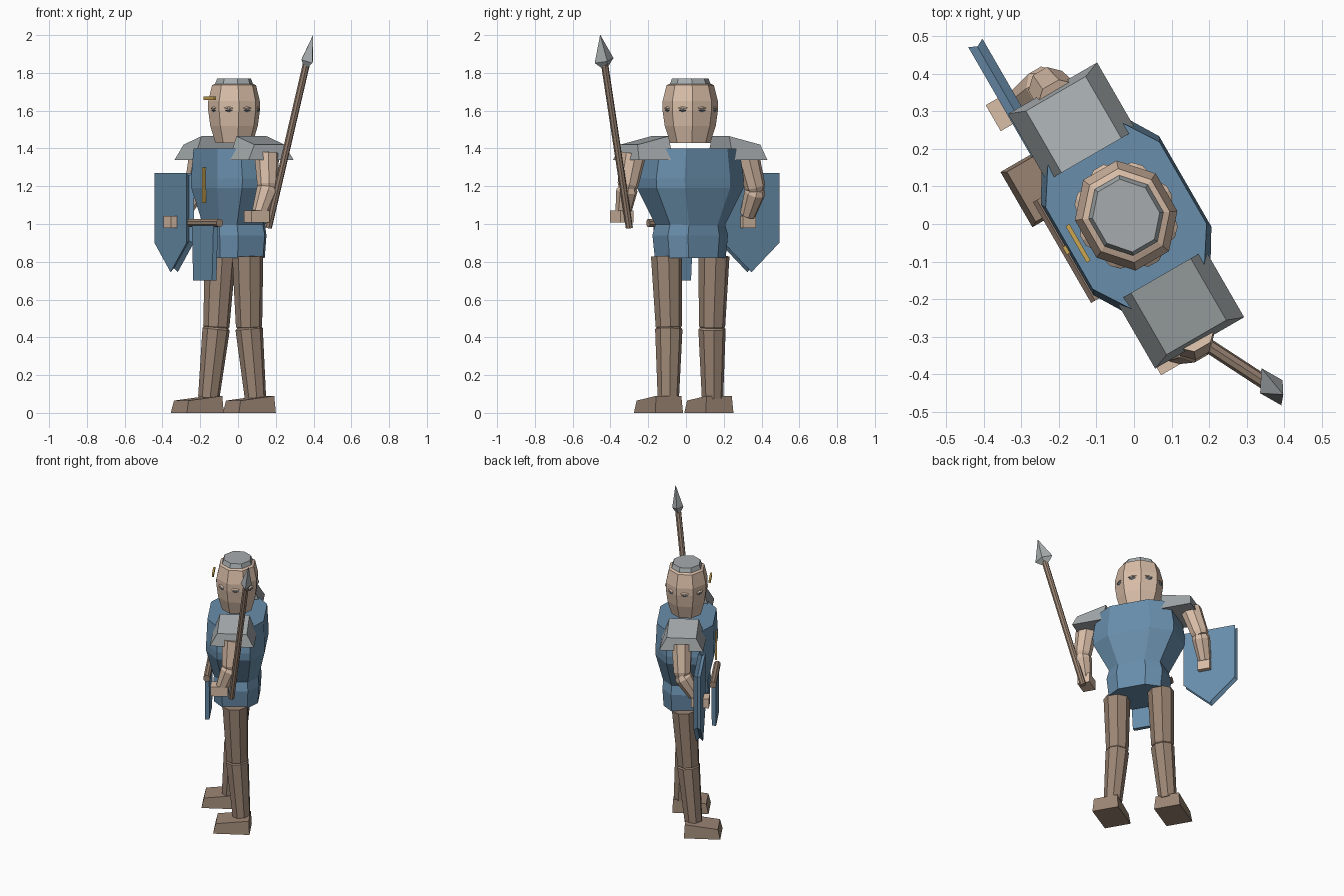
import bpy, bmesh, math
from mathutils import Vector, Matrix

if "Cube" in bpy.data.objects:
    bpy.data.objects.remove(bpy.data.objects["Cube"])

# The figure is built facing -y around its own axis, then turned and placed
PLACE = Matrix.Translation((-0.021, 0.0225, 0)) @ Matrix.Rotation(math.radians(-60), 4, 'Z')


def colour(name, rgb):
    m = bpy.data.materials.new(name)
    m.diffuse_color = (*rgb, 1)
    m.use_nodes = True
    m.node_tree.nodes["Principled BSDF"].inputs["Base Color"].default_value = m.diffuse_color
    return m


BLUE = colour("blue cloth", (0.14, 0.27, 0.41))
BROWN = colour("brown leather", (0.33, 0.235, 0.175))
SKIN = colour("skin", (0.69, 0.51, 0.39))
STEEL = colour("steel", (0.38, 0.41, 0.42))
GOLD = colour("gold", (0.60, 0.38, 0.08))
LENS = colour("eye slate", (0.25, 0.32, 0.38))


def loft(name, rings, mat):
    """Join equal-length rings of points with flat faces and cap both ends."""
    bm = bmesh.new()
    vs = [[bm.verts.new(PLACE @ Vector(p)) for p in r] for r in rings]
    n = len(vs[0])
    for a, b in zip(vs, vs[1:]):
        for i in range(n):
            j = (i + 1) % n
            bm.faces.new((a[i], a[j], b[j], b[i]))
    bm.faces.new(vs[0][::-1])
    bm.faces.new(vs[-1])
    bmesh.ops.recalc_face_normals(bm, faces=bm.faces)
    me = bpy.data.meshes.new(name)
    bm.to_mesh(me)
    bm.free()
    me.materials.append(mat)
    ob = bpy.data.objects.new(name, me)
    bpy.context.collection.objects.link(ob)
    return ob


def ngon(a, b, z, n=8, turn=0.5):
    return [(a * math.cos((i + turn) * math.tau / n), b * math.sin((i + turn) * math.tau / n), z)
            for i in range(n)]


def chamfered(a, b, z):
    p, q = 0.52 * a, 0.57 * b
    return [(a, -q, z), (a, q, z), (p, b, z), (-p, b, z), (-a, q, z), (-a, -q, z), (-p, -b, z), (p, -b, z)]


def rect(x0, x1, y0, y1, z0, z1=None):
    """Rectangle whose height runs from z0 at x0 to z1 at x1."""
    z1 = z0 if z1 is None else z1
    return [(x0, y0, z0), (x1, y0, z1), (x1, y1, z1), (x0, y1, z0)]


def box(name, c, h, mat):
    (x, y, z), (a, b, d) = c, h
    return loft(name, [rect(x - a, x + a, y - b, y + b, z + k) for k in (-d, d)], mat)


def limb(name, p, q, profile, mat, n=8, flat=1):
    """Tapered limb from p to q; profile holds (fraction, radius) pairs."""
    p, q = Vector(p), Vector(q)
    d = q - p
    side = (Vector((1, 0, 0)) - d * (d.x / d.length_squared)).normalized()
    if abs(d.normalized().x) > 0.9:
        side = Vector((0, 1, 0))
    fore = d.normalized().cross(side)
    turn = 0 if n == 4 else 0.5
    rings = []
    for t, r in profile:
        rings.append([p + d * t + side * x + fore * y for x, y, _ in ngon(r, r * flat, 0, n, turn)])
    return loft(name, rings, mat)


# Torso and hips
loft("tunic_chest", [chamfered(0.165, 0.138, 0.99), chamfered(0.265, 0.182, 1.19),
                     chamfered(0.268, 0.182, 1.24), chamfered(0.242, 0.175, 1.40)], BLUE)
loft("tunic_hips", [chamfered(0.172, 0.136, 0.82), chamfered(0.184, 0.143, 0.94),
                    chamfered(0.168, 0.138, 1.00)], BLUE)
box("chest_bar", (0, -0.183, 1.205), (0.012, 0.006, 0.095), GOLD)

# Belt roll and hanging cloth
limb("belt_roll", (-0.155, -0.177, 1.005), (0.155, -0.177, 1.005), [(0, 0.022), (1, 0.022)], BROWN)
loft("front_cloth", [rect(-0.10, 0.10, -0.192, -0.165, 0.70),
                     rect(-0.115, 0.115, -0.192, -0.165, 1.0)], BLUE)

# Head, cap, brow bar and ring of eye lenses
HEAD = [(1.43, 0.74), (1.52, 0.94), (1.60, 1.02), (1.65, 1.02), (1.735, 0.87), (1.742, 0.76)]
loft("head", [ngon(0.148 * s, 0.132 * s, z) for z, s in HEAD], SKIN)
loft("cap", [ngon(0.112, 0.100, 1.738), ngon(0.100, 0.088, 1.77)], STEEL)
box("brow_bar", (0, -0.148, 1.665), (0.056, 0.006, 0.009), GOLD)
for i in range(8):
    t = i * math.tau / 8
    c = Vector((0.138 * math.cos(t), 0.123 * math.sin(t), 1.607))
    out, along = Vector((math.cos(t), math.sin(t), 0)), Vector((-math.sin(t), math.cos(t), 0))
    for part, mat, z in (("eye", LENS, -0.006), ("eyelid", SKIN, 0.008)):
        w = 0.024 if part == "eye" else 0.030
        base = [c + along * x + Vector((0, 0, z + y)) for x, y in
                ((-w, 0), (0, -0.008), (w, 0), (0, 0.008))]
        tip = [c + out * 0.010 + (p - c) * 0.5 for p in base]
        loft(f"{part}_{i}", [base, tip], mat)

# Legs in a walking stance: side, hip, knee, ankle, foot centre
LEGS = [("right", (0.145, 0, 0.83), (0.138, 0.012, 0.45), (0.157, 0.040, 0.08), (0.186, -0.014)),
        ("left", (-0.145, 0, 0.83), (-0.147, -0.024, 0.45), (-0.169, -0.057, 0.08), (-0.183, -0.119))]
for side, hip, knee, ankle, (fx, fy) in LEGS:
    limb(side + "_thigh", hip, knee, [(0, 0.083), (0.98, 0.070), (1, 0.064)], BROWN)
    limb(side + "_shin", knee, ankle, [(-0.02, 0.060), (0.02, 0.073), (1, 0.057)], BROWN)
    x0, x1, toe, heel = fx - 0.085, fx + 0.085, fy - 0.113, fy + 0.113
    loft(side + "_foot", [rect(x0, x1, toe, heel, 0),
                          [(x0 + .008, toe + .015, .065), (x1 - .008, toe + .015, .065),
                           (x1 - .008, heel - .005, .09), (x0 + .008, heel - .005, .09)]], BROWN)

# Shoulder plates and arms
ARMS = [("right", 1, (0.345, 0, 1.37), (0.378, -0.012, 1.19), (0.375, -0.060, 1.06), (0.375, -0.077, 1.04)),
        ("left", -1, (-0.345, 0, 1.37), (-0.405, -0.008, 1.18), (-0.402, -0.085, 1.05), (-0.402, -0.122, 1.01))]
for side, s, shoulder, elbow, wrist, hand in ARMS:
    loft(side + "_shoulder_plate",
         [rect(s * 0.185, s * 0.392, -0.137, 0.137, 1.34),
          rect(s * 0.185, s * 0.375, -0.092, 0.092, 1.465, 1.42)], STEEL)
    limb(side + "_upper_arm", shoulder, elbow, [(0, 0.066), (0.9, 0.056), (1.03, 0.045)], SKIN)
    limb(side + "_forearm", elbow, wrist, [(-0.08, 0.045), (0.1, 0.057), (1, 0.042)], SKIN)
    box(side + "_hand", hand, (0.040, 0.055, 0.032), SKIN)

# Shield: layered outline with a shallow groove round its rim
OUTLINE = [(-0.17, 0.22), (0.17, 0.22), (0.17, -0.15), (0, -0.305), (-0.17, -0.15)]
loft("shield", [[(-0.43 + x * k, -0.118 + y, 1.05 + z * k) for x, z in OUTLINE]
                for y, k in ((-0.022, 1), (0, 0.93), (0.022, 1))], BLUE)

# Spear
BUTT, TIP = Vector((0.37, -0.004, 0.98)), Vector((0.622, 0.124, 2.0))
limb("spear_shaft", BUTT, TIP, [(0, 0.019), (0.86, 0.019)], BROWN)
limb("spear_head", BUTT, TIP, [(0.835, 0.022), (0.868, 0.058), (1, 0.001)], STEEL, 4, 0.6)
